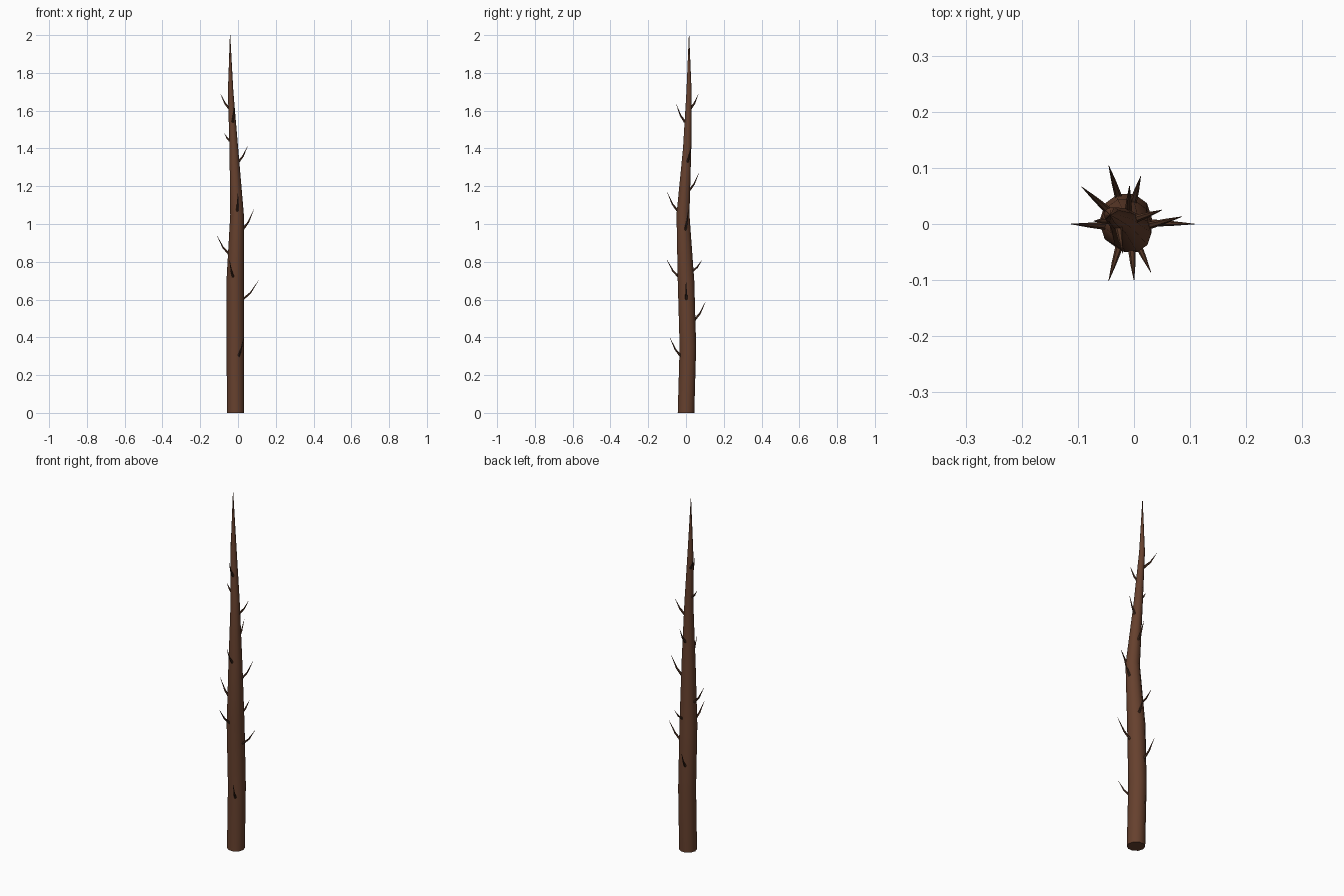
import bpy, bmesh, math
from mathutils import Vector

if "Cube" in bpy.data.objects:
    bpy.data.objects.remove(bpy.data.objects["Cube"])


def material(name, rgb):
    m = bpy.data.materials.new(name)
    m.diffuse_color = (*rgb, 1)
    m.use_nodes = True
    m.node_tree.nodes["Principled BSDF"].inputs["Base Color"].default_value = m.diffuse_color
    return m


bark = material("brown bark", (0.133, 0.052, 0.027))
thorn_mat = material("dark brown thorn", (0.085, 0.035, 0.018))


def tube(name, rings, sides, mat, horizontal=False):
    """Loft rings of (point, radius) into a capped tube."""
    bm = bmesh.new()
    loops = []
    pts = [Vector(p) for p, r in rings]
    for i, (p, r) in enumerate(rings):
        d = pts[min(i + 1, len(pts) - 1)] - pts[max(i - 1, 0)]
        if horizontal:
            u, v = Vector((1, 0, 0)), Vector((0, 1, 0))
        else:
            d.normalize()
            u = d.cross(Vector((0, 0, 1))).normalized()
            v = d.cross(u)
        loop = []
        for k in range(sides):
            a = 2 * math.pi * k / sides
            loop.append(bm.verts.new(pts[i] + r * (u * math.cos(a) + v * math.sin(a))))
        loops.append(loop)
    for a, b in zip(loops, loops[1:]):
        for k in range(sides):
            n = (k + 1) % sides
            bm.faces.new((a[k], a[n], b[n], b[k]))
    bm.faces.new(loops[0])
    bm.faces.new(loops[-1])
    bmesh.ops.recalc_face_normals(bm, faces=bm.faces)
    me = bpy.data.meshes.new(name)
    bm.to_mesh(me)
    bm.free()
    me.materials.append(mat)
    ob = bpy.data.objects.new(name, me)
    bpy.context.collection.objects.link(ob)
    bpy.ops.object.select_all(action='DESELECT')
    ob.select_set(True)
    bpy.context.view_layer.objects.active = ob
    bpy.ops.object.shade_smooth_by_angle(angle=math.radians(40))
    return ob


# Crooked tapering stem
stem = [
    ((-0.013, 0.000, 0.00), 0.046),
    ((-0.014, 0.010, 0.35), 0.046),
    ((-0.015, 0.000, 0.70), 0.046),
    ((-0.005, -0.016, 1.05), 0.036),
    ((-0.022, 0.006, 1.40), 0.023),
    ((-0.039, 0.016, 1.70), 0.0145),
    ((-0.042, 0.016, 2.00), 0.001),
]
tube("stem", stem, 10, bark, horizontal=True)


def stem_at(z):
    for (a, ra), (b, rb) in zip(stem, stem[1:]):
        if z <= b[2]:
            t = (z - a[2]) / (b[2] - a[2])
            return Vector(a).lerp(Vector(b), t), ra + (rb - ra) * t


# Thorns: base height and tip position, each hooking upward
thorns = [
    (0.30, (0.030, -0.086, 0.40)),
    (0.49, (-0.045, 0.104, 0.59)),
    (0.60, (0.108, 0.000, 0.70)),
    (0.72, (-0.045, -0.101, 0.81)),
    (0.75, (0.012, 0.085, 0.81)),
    (0.84, (-0.112, 0.000, 0.94)),
    (0.97, (0.085, 0.013, 1.08)),
    (1.07, (0.000, -0.100, 1.17)),
    (1.18, (-0.008, 0.068, 1.27)),
    (1.33, (0.050, 0.025, 1.41)),
    (1.44, (-0.072, 0.005, 1.48)),
    (1.54, (-0.020, -0.052, 1.635)),
    (1.61, (-0.093, 0.066, 1.69)),
]
for i, (z, tip) in enumerate(thorns):
    tip = Vector(tip)
    c, r = stem_at(z)
    out = Vector((tip.x - c.x, tip.y - c.y, 0)).normalized()
    base = c + out * r * 0.85
    mid = base.lerp(tip, 0.5)
    mid.z = z + (tip.z - z) * 0.36
    tube(f"thorn_{i + 1}", [(base, 0.007), (mid, 0.0045), (tip, 0.0005)], 6, thorn_mat)
